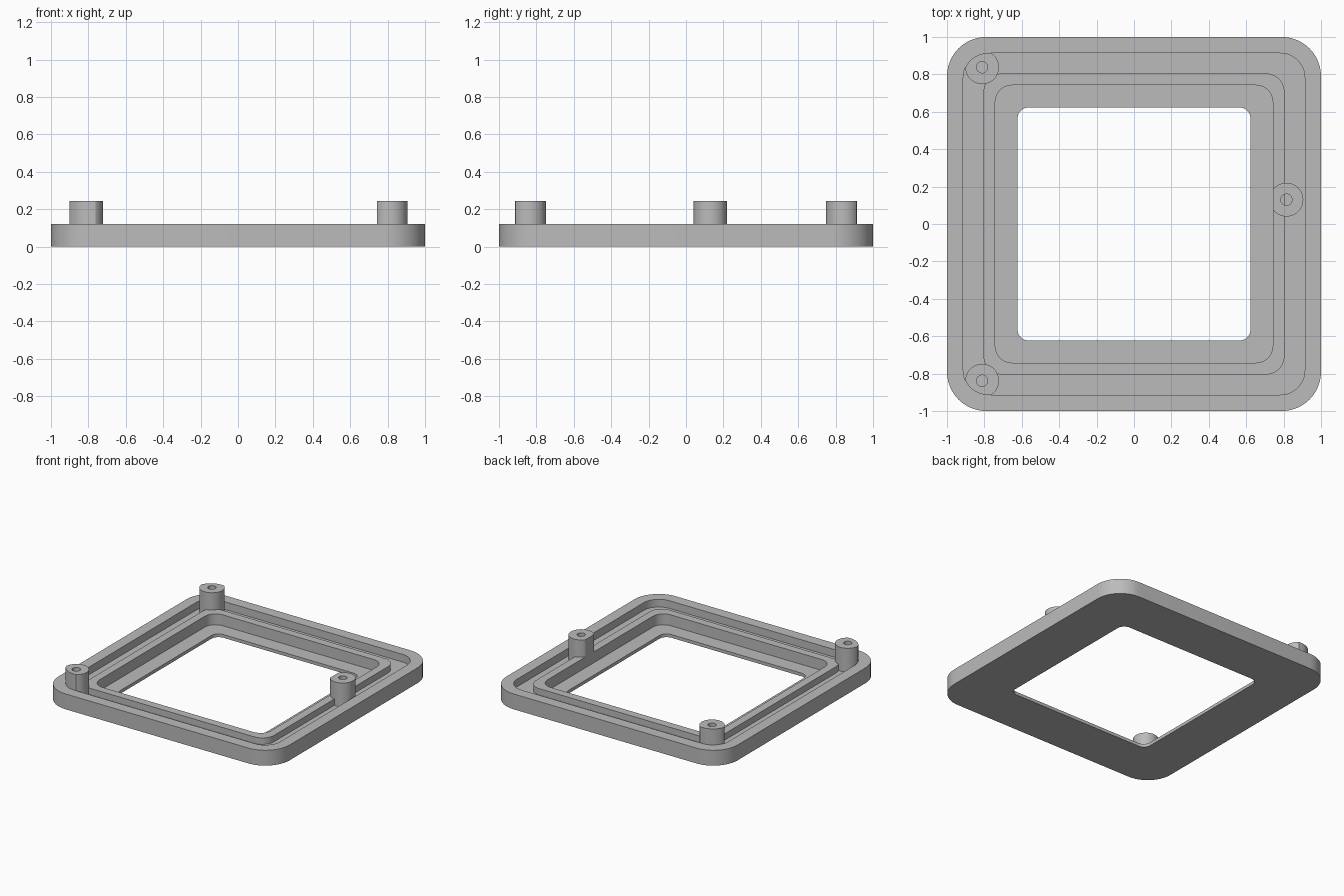
import bpy, bmesh, math

if "Cube" in bpy.data.objects:
    bpy.data.objects.remove(bpy.data.objects["Cube"])

grey = bpy.data.materials.new("plain_grey")
grey.diffuse_color = (0.5, 0.5, 0.5, 1)
grey.use_nodes = True
grey.node_tree.nodes["Principled BSDF"].inputs["Base Color"].default_value = grey.diffuse_color


def rounded_square(half, radius, z, steps=12):
    pts = []
    for q in range(4):
        cx = (half - radius) * (1 if q in (0, 3) else -1)
        cy = (half - radius) * (1 if q in (0, 1) else -1)
        for i in range(steps + 1):
            a = math.radians(90) * (q + i / steps)
            pts.append((cx + radius * math.cos(a), cy + radius * math.sin(a), z))
    return pts


def loft(name, rings, closed):
    """Skin a list of equal-length rings; closed joins last to first, otherwise cap both ends."""
    bm = bmesh.new()
    loops = [[bm.verts.new(p) for p in ring] for ring in rings]
    n = len(loops[0])
    pairs = list(zip(loops, loops[1:]))
    if closed:
        pairs.append((loops[-1], loops[0]))
    else:
        bm.faces.new(loops[0])
        bm.faces.new(loops[-1])
    for a, b in pairs:
        for i in range(n):
            j = (i + 1) % n
            bm.faces.new((a[i], a[j], b[j], b[i]))
    bmesh.ops.recalc_face_normals(bm, faces=bm.faces[:])
    me = bpy.data.meshes.new(name)
    bm.to_mesh(me)
    bm.free()
    me.materials.append(grey)
    ob = bpy.data.objects.new(name, me)
    bpy.context.collection.objects.link(ob)
    bpy.ops.object.select_all(action='DESELECT')
    ob.select_set(True)
    bpy.context.view_layer.objects.active = ob
    bpy.ops.object.shade_smooth_by_angle(angle=math.radians(30))
    return ob


# Bezel frame: outer wall, groove, inner rim, recessed ledge, window
GROOVE, RIM = (0.913, 0.13), (0.742, 0.09)
profile = [(1, 0.21, 0), (1, 0.21, 0.12),
           (*GROOVE, 0.12), (*GROOVE, 0.06),
           (0.805, 0.10, 0.06), (0.805, 0.10, 0.11),
           (*RIM, 0.11), (*RIM, 0.025),
           (0.623, 0.06, 0.025), (0.623, 0.06, 0)]
loft("bezel_frame", [rounded_square(*p) for p in profile], True)


# Screw posts, trimmed to stay between the groove wall and the inner rim wall
def distance(x, y, half, r):
    dx, dy = abs(x) - half + r, abs(y) - half + r
    return math.hypot(max(dx, 0), max(dy, 0)) + min(max(dx, dy), 0) - r


def reach(cx, cy, a, radius):
    def fits(t):
        x, y = cx + t * math.cos(a), cy + t * math.sin(a)
        return distance(x, y, *GROOVE) <= 0 <= distance(x, y, *RIM)
    if fits(radius):
        return radius
    lo, hi = 0, radius
    for _ in range(24):
        mid = (lo + hi) / 2
        lo, hi = (mid, hi) if fits(mid) else (lo, mid)
    return lo


def post(name, cx, cy, radius=0.09, hole=0.03, n=96):
    angles = [2 * math.pi * i / n for i in range(n)]

    def ring(radii, z):
        return [(cx + r * math.cos(a), cy + r * math.sin(a), z) for a, r in zip(angles, radii)]
    outer = [reach(cx, cy, a, radius) for a in angles]
    inner = [hole] * n
    loft(name, [ring(outer, 0.05), ring(outer, 0.245), ring(inner, 0.245), ring(inner, 0.10)], False)


post("screw_post_right", 0.815, 0.13)
post("screw_post_back_left", -0.812, 0.838)
post("screw_post_front_left", -0.812, -0.838)
